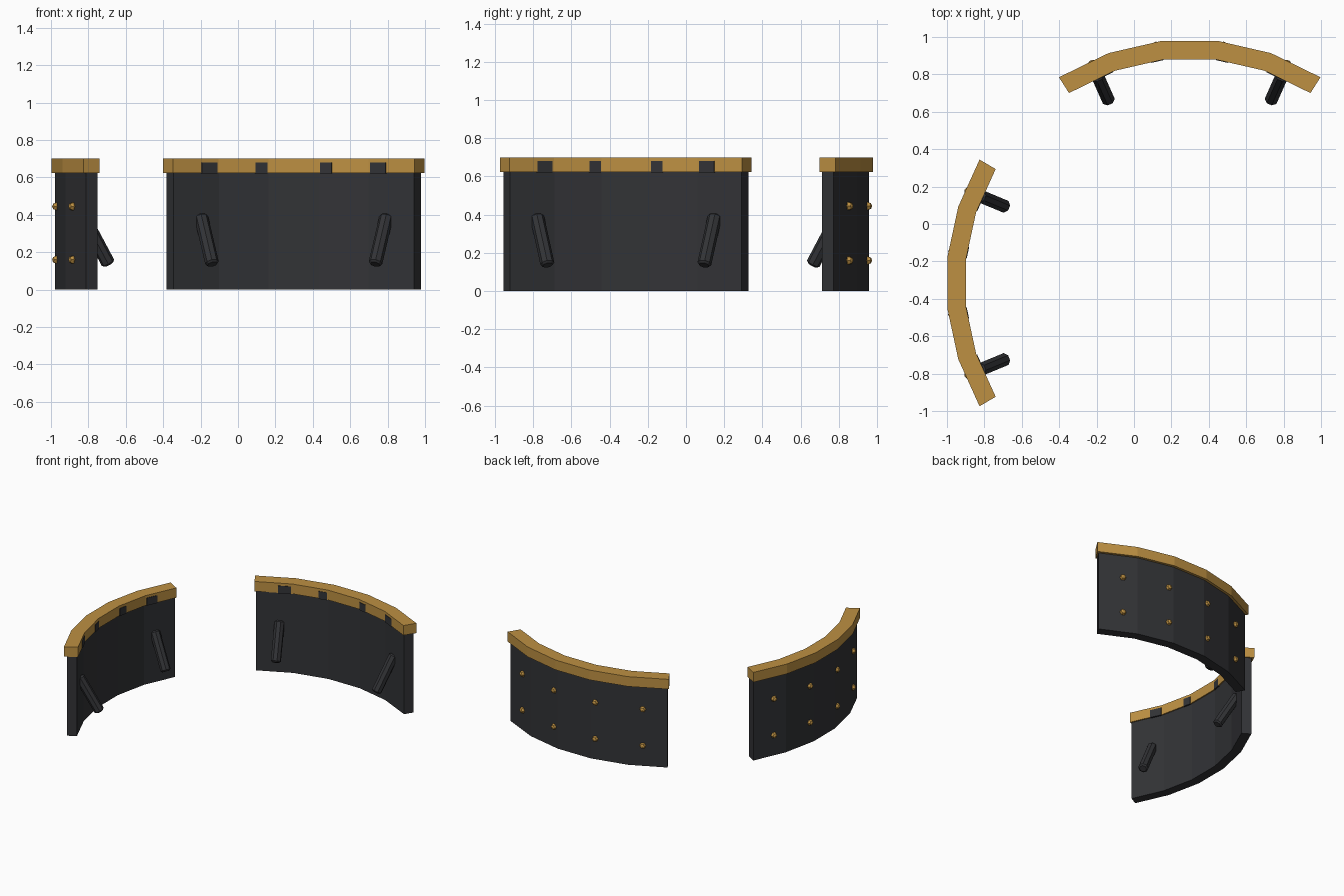
import bpy, bmesh
from math import radians, cos, sin
from mathutils import Matrix, Vector

if "Cube" in bpy.data.objects:
    bpy.data.objects.remove(bpy.data.objects["Cube"])

CX, CY = 0.298, -0.315      # shared centre of both arcs
SEGS = 5


def material(name, col):
    m = bpy.data.materials.new(name)
    m.diffuse_color = (*col, 1)
    m.use_nodes = True
    m.node_tree.nodes["Principled BSDF"].inputs["Base Color"].default_value = m.diffuse_color
    return m


DARK = material("dark_metal", (0.032, 0.033, 0.037))
GOLD = material("brass", (0.51, 0.28, 0.055))


def finish(bm, name, mat):
    bmesh.ops.recalc_face_normals(bm, faces=bm.faces)
    me = bpy.data.meshes.new(name)
    bm.to_mesh(me)
    bm.free()
    me.materials.append(mat)
    ob = bpy.data.objects.new(name, me)
    bpy.context.collection.objects.link(ob)
    return ob


def polar(r, deg, z=0.0):
    return Vector((CX + r * cos(radians(deg)), CY + r * sin(radians(deg)), z))


def frame(r, deg, z):
    """Local x = radially outward, y = tangent, z = up."""
    return Matrix.Translation(polar(r, deg, z)) @ Matrix.Rotation(radians(deg), 4, 'Z')


def arc_band(name, mat, facing, half, r0, r1, z0, z1):
    bm = bmesh.new()
    rings = []
    for i in range(SEGS + 1):
        a = facing - half + 2 * half * i / SEGS
        rings.append([bm.verts.new(polar(r, a, z))
                      for r, z in ((r0, z0), (r1, z0), (r1, z1), (r0, z1))])
    for p, q in zip(rings, rings[1:]):
        for j in range(4):
            k = (j + 1) % 4
            bm.faces.new((p[j], p[k], q[k], q[j]))
    bm.faces.new(rings[0])
    bm.faces.new(rings[-1])
    return finish(bm, name, mat)


def barrier(prefix, facing, half, rim_half):
    # curved plate and its overhanging top rim
    arc_band(prefix + "_plate", DARK, facing, half, 1.212, 1.283, 0, 0.66)
    arc_band(prefix + "_rim", GOLD, facing, rim_half, 1.203, 1.303, 0.623, 0.70)

    # two rows of rivets on the outer face
    bm = bmesh.new()
    for i in range(4):
        a = facing + half * (i - 1.5) / 2
        for z in (0.16, 0.445):
            m = frame(1.279, a, z) @ Matrix.Rotation(radians(90), 4, 'Y')
            bmesh.ops.create_uvsphere(bm, u_segments=6, v_segments=4,
                                      radius=0.024, matrix=m)
    finish(bm, prefix + "_rivets", GOLD)

    # dark tabs showing on the inner face of the rim
    bm = bmesh.new()
    k = half / 32
    apothem = 1.203 * cos(radians(rim_half / SEGS))
    for side in (-1, 1):
        for seg, lo, hi in ((1, 6.7, 9.8), (2, 19.9, 24.3)):
            n = 2 * rim_half / SEGS * seg          # segment normal angle
            t0, t1 = (apothem * sin(radians(v * k - n)) for v in (lo, hi))
            m = (frame(apothem + 0.012, facing + side * n, 0.65)
                 @ Matrix.Translation((0, side * (t0 + t1) / 2, 0))
                 @ Matrix.Diagonal((0.03, abs(t1 - t0), 0.06, 1)))
            bmesh.ops.create_cube(bm, size=1, matrix=m)
    finish(bm, prefix + "_rim_tabs", DARK)

    # two leaning struts on the inner face
    for side, label in ((-1, "a"), (1, "b")):
        bm = bmesh.new()
        m = (frame(1.145, facing + side * half * 0.75, 0.265)
             @ Matrix.Rotation(radians(30), 4, 'Y')
             @ Matrix.Rotation(radians(22.5), 4, 'Z'))
        bmesh.ops.create_cone(bm, cap_ends=True, segments=8, radius1=0.037,
                              radius2=0.037, depth=0.30)
        caps = [e for e in bm.edges
                if abs(e.verts[0].co.z - e.verts[1].co.z) < 1e-4]
        bmesh.ops.bevel(bm, geom=caps, offset=0.01, segments=1, affect='EDGES')
        bmesh.ops.transform(bm, matrix=m, verts=bm.verts)
        finish(bm, prefix + "_strut_" + label, DARK)


barrier("back_barrier", 90, 32, 32.45)
barrier("left_barrier", 180, 30, 30.4)
